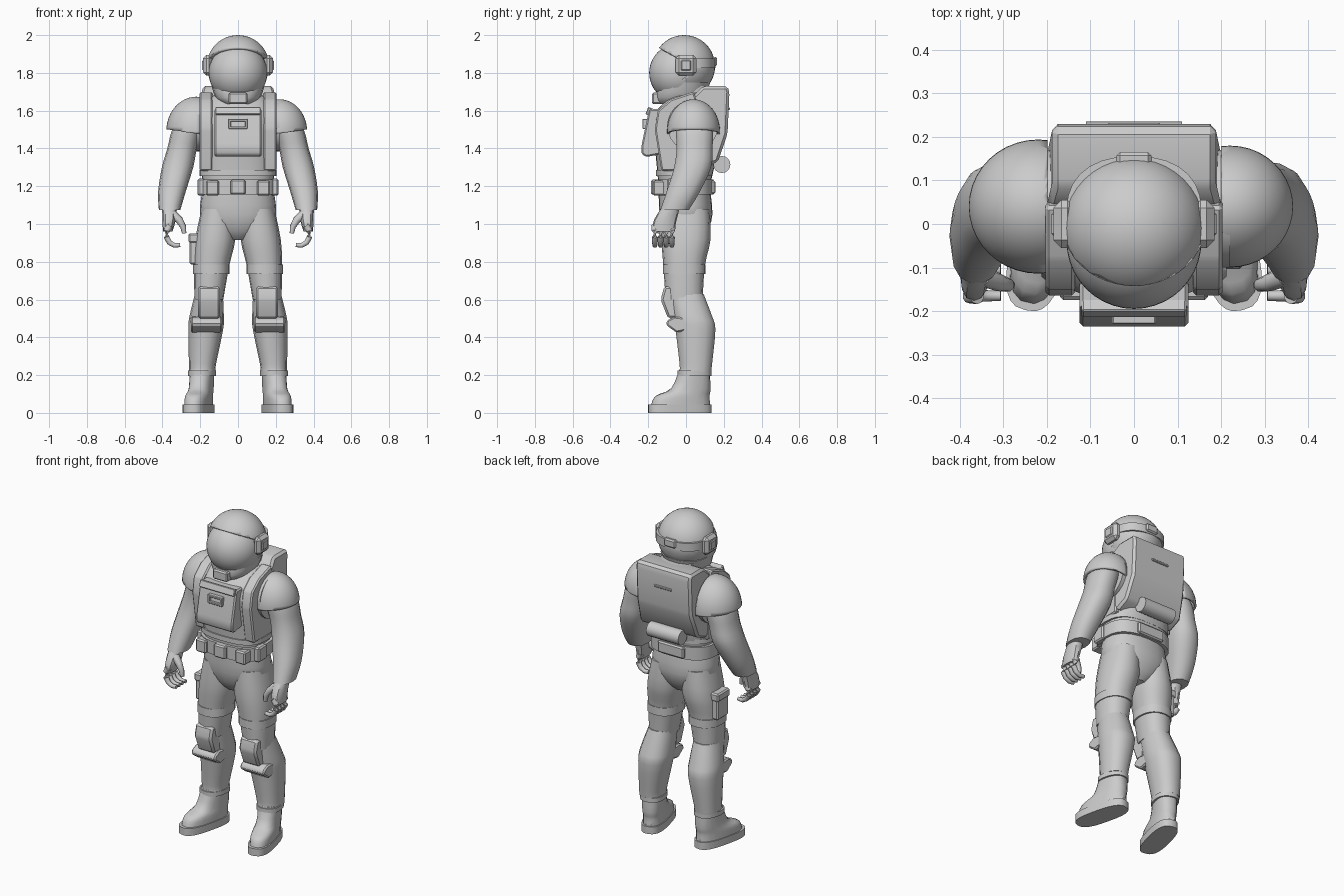
import bpy, bmesh
from math import cos, sin, pi, radians, copysign
from mathutils import Vector, Matrix

if "Cube" in bpy.data.objects:
    bpy.data.objects.remove(bpy.data.objects["Cube"])

shade = (.6, .6, .6, 1)
grey = bpy.data.materials.new("suit_grey")
grey.use_nodes = True
grey.diffuse_color = shade
grey.node_tree.nodes["Principled BSDF"].inputs["Base Color"].default_value = shade


def finish(name, bm, angle=35, shell=0, side=1):
    """Turn a bmesh into a shaded object, flipped across x when side is negative."""
    bm.transform(Matrix.Diagonal((side, 1, 1, 1)))
    bmesh.ops.recalc_face_normals(bm, faces=bm.faces)
    mesh = bpy.data.meshes.new(name)
    bm.to_mesh(mesh)
    bm.free()
    mesh.materials.append(grey)
    part = bpy.data.objects.new(name, mesh)
    bpy.context.collection.objects.link(part)
    bpy.ops.object.select_all(action='DESELECT')
    part.select_set(True)
    bpy.context.view_layer.objects.active = part
    bpy.ops.object.shade_smooth_by_angle(angle=radians(angle))
    if shell:
        thickness = part.modifiers.new("thickness", 'SOLIDIFY')
        thickness.thickness = shell
        thickness.offset = -1
    return part


def bridge(bm, loops):
    """Join a row of vertex loops and cap both ends."""
    for lower, upper in zip(loops, loops[1:]):
        for i in range(len(lower)):
            bm.faces.new((lower[i - 1], lower[i], upper[i], upper[i - 1]))
    bm.faces.new(loops[0])
    bm.faces.new(loops[-1])


def smooth_path(keys, steps=3):
    """Fill in a flowing path through a few key stations."""
    keys = [Vector(key) for key in keys]
    path = []
    for i in range(len(keys) - 1):
        start, end = keys[i], keys[i + 1]
        before, after = keys[max(i - 1, 0)], keys[min(i + 2, len(keys) - 1)]
        for step in range(steps):
            t = step / steps
            ease = t * (1 - t) / 2
            bulge = (end - before) * (1 - t) - (after - start) * t
            blend = t * t * (3 - 2 * t)
            path.append(start * (1 - blend) + end * blend + bulge * ease)
    return path + [keys[-1]]


def loft(name, keys, side=1, power=2.3, sides=18, place=Matrix(), flowing=True):
    """Stack of level ovals, each (x, y, z, half width, half depth)."""
    bm = bmesh.new()
    loops = []
    for x, y, z, width, depth in (smooth_path(keys) if flowing else keys):
        loop = []
        for i in range(sides):
            u, v = (copysign(abs(f) ** (2 / power), f)
                    for f in (cos(2 * pi * i / sides), sin(2 * pi * i / sides)))
            loop.append(bm.verts.new((x + width * u, y + depth * v, z)))
        loops.append(loop)
    bridge(bm, loops)
    bm.transform(place)
    return finish(name, bm, side=side)


def band(name, x, y, z, width, depth, height, side=1, power=2.3, place=Matrix()):
    """Level ring of even height around a body part."""
    ends = [(x, y, z + k * height / 2, width, depth) for k in (-1, 1)]
    return loft(name, ends, side, power, 28, place, False)


def tube(name, points, thick, tip=1, side=1, sides=10):
    """Round limb along a path, narrowing to the tip ratio."""
    bm = bmesh.new()
    points = [Vector(point) for point in points]
    last = len(points) - 1
    loops = []
    for k, point in enumerate(points):
        heading = points[min(k + 1, last)] - points[max(k - 1, 0)]
        frame = heading.to_track_quat('Z', 'Y')
        radius = thick * (1 + (tip - 1) * k / last)
        spokes = [Vector((cos(2 * pi * i / sides), sin(2 * pi * i / sides), 0)) for i in range(sides)]
        loops.append([bm.verts.new(point + frame @ spoke * radius) for spoke in spokes])
    bridge(bm, loops)
    return finish(name, bm, 50, side=side)


def prism(name, profile, inner, outer, side=1, bevel=.008):
    """Side profile (y, z) drawn out across x."""
    bm = bmesh.new()
    bridge(bm, [[bm.verts.new((x, y, z)) for y, z in profile] for x in (inner, outer)])
    bmesh.ops.recalc_face_normals(bm, faces=bm.faces)
    bmesh.ops.bevel(bm, geom=bm.edges[:], offset=bevel, segments=1, affect='EDGES')
    return finish(name, bm, 30, side=side)


def box(name, centre, size, side=1, bevel=.008):
    (x, y, z), (wide, deep, high) = centre, [s / 2 for s in size]
    profile = [(y - deep, z - high), (y + deep, z - high), (y + deep, z + high), (y - deep, z + high)]
    return prism(name, profile, x - wide, x + wide, side, bevel)


def ball(centre, radii):
    bm = bmesh.new()
    bmesh.ops.create_uvsphere(bm, u_segments=40, v_segments=24, radius=1)
    bm.transform(Matrix.Translation(centre) @ Matrix.Diagonal((*radii, 1)))
    return bm


def cut(bm, point, normal, drop=False):
    bmesh.ops.bisect_plane(bm, geom=bm.verts[:] + bm.edges[:] + bm.faces[:],
                           plane_co=point, plane_no=normal, clear_inner=drop)


# Helmet: visor ball inside a shell with a wedge-shaped opening
finish("visor", ball((0, -.04, 1.8), (.155, .155, .155)), 60)
shell = ball((0, -.01, 1.836), (.166, .164, .164))
brow, jaw, ear = Vector((0, 0, 1.855)), Vector((0, 0, 1.775)), Vector()
brow_up, jaw_up, ear_back = Vector((0, .54, 1)), Vector((0, -.5, 1)), Vector((0, 1, 0))
for point, normal in ((brow, brow_up), (jaw, jaw_up), (ear, ear_back)):
    cut(shell, point, normal)
opening = []
for face in shell.faces:
    middle = face.calc_center_median()
    if middle.y < 0 and (middle - brow).dot(brow_up) < 0 < (middle - jaw).dot(jaw_up):
        opening.append(face)
bmesh.ops.delete(shell, geom=opening, context='FACES')
finish("helmet_shell", shell, 40, .02)
loft("helmet_jaw", [(0, -.045, 1.635, .08, .1), (0, -.03, 1.67, .12, .13), (0, -.01, 1.75, .145, .14)])
box("chin_guard", (0, -.14, 1.665), (.1, .08, .06))
band("helmet_rear_rim", 0, .02, 1.715, .12, .13, .03)
band("helmet_rear_band", 0, .03, 1.85, .155, .126, .05)
box("helmet_rear_clip", (0, .14, 1.86), (.08, .05, .05))
band("neck", 0, 0, 1.65, .11, .11, .12)

# Torso and pelvis
loft("torso", [(0, -.01, 1.2, .185, .135), (0, 0, 1.36, .2, .16), (0, -.01, 1.55, .2, .17),
               (0, .01, 1.64, .175, .13), (0, .02, 1.68, .13, .1)], power=2.7, sides=28)
loft("pelvis", [(0, -.01, 1.2, .185, .135), (0, 0, 1.05, .2, .14),
                (0, 0, .96, .13, .11), (0, 0, .915, .05, .07)], sides=24)
band("vest_hem", 0, -.01, 1.27, .205, .15, .03, power=2.7)

# Belt with buckle and rear panel
band("belt", 0, -.01, 1.195, .205, .155, .08, power=2.7)
box("belt_buckle", (0, -.15, 1.195), (.08, .07, .08))
box("belt_rear_panel", (0, .13, 1.195), (.18, .05, .07))

# Chest unit with a framed handle
prism("chest_unit", [(-.13, 1.61), (-.195, 1.61), (-.235, 1.42), (-.235, 1.37), (-.21, 1.355), (-.13, 1.37)],
      -.125, .125)
prism("chest_lid", [(-.15, 1.6), (-.2, 1.62), (-.215, 1.58), (-.15, 1.57)], -.12, .12, bevel=.004)
for z in (1.51, 1.55):
    box("handle_bar", (0, -.215, z), (.1, .03, .014), bevel=.003)
for side in (-1, 1):
    box("handle_end", (.043, -.215, 1.53), (.014, .03, .05), side, .003)

# Backpack, narrowed toward its top and rear, with a lower roll and vent
pack = prism("backpack", [(.03, 1.67), (.09, 1.73), (.22, 1.73), (.23, 1.7), (.22, 1.48),
                          (.17, 1.33), (.08, 1.29), (.03, 1.38)], -.2, .2, bevel=.014)
for vert in pack.data.vertices:
    if vert.co.z > 1.69 or vert.co.y > .2:
        vert.co.x *= .94
tube("backpack_roll", [(-.11, .19, 1.315), (.11, .19, 1.315)], .045, sides=16)
box("backpack_vent", (0, .22, 1.61), (.12, .025, .014), bevel=.003)

for side, label in ((1, "left_"), (-1, "right_")):
    # Ear pods, harness strap and belt pouches
    box(label + "ear_pod", (.16, 0, 1.84), (.05, .11, .11), side, .018)
    box(label + "ear_disc", (.175, 0, 1.84), (.03, .06, .06), side)
    prism(label + "harness_strap", [(-.13, 1.28), (-.165, 1.5), (-.15, 1.6), (-.08, 1.66),
                                    (.04, 1.7), (.08, 1.6), (.08, 1.28)], .135, .203, side)
    box(label + "belt_pouch", (.135, -.14, 1.19), (.07, .07, .08), side)
    box(label + "hip_clip", (.195, -.06, 1.195), (.04, .08, .09), side)

    # Arm, shoulder pad and socket ring
    loft(label + "arm", [(.235, .04, 1.61, .05, .08), (.27, .045, 1.5, .078, .1),
                         (.296, .045, 1.4, .078, .097), (.32, .035, 1.3, .083, .1),
                         (.35, -.015, 1.17, .073, .09), (.362, -.06, 1.075, .057, .077)],
         side, sides=14)
    pad = ball((.22, .04, 1.49), (.146, .14, .17))
    cut(pad, (.2, 0, 0), (1, 0, 0), True)
    cut(pad, (.28, 0, 1.488), (-.15, 0, 1), True)
    finish(label + "shoulder_pad", pad, 40, .014, side)
    tube(label + "shoulder_ring", [(.19, .035, 1.52), (.22, .035, 1.52)], .135, side=side, sides=24)

    # Hand with fingers curled round an arc
    loft(label + "palm", [(.362, -.075, 1.1, .04, .045), (.365, -.11, 1.02, .035, .06),
                          (.372, -.12, .96, .025, .058)], side, sides=12)
    for k in range(4):
        arc = [radians(50 - 32 * step) for step in range(6)]
        tube(label + "finger", [(.325 + .055 * cos(a), -.165 + .03 * k, .945 + .06 * sin(a)) for a in arc],
             .019, .6, side)
    tube(label + "thumb", [(.345, -.12, 1.05), (.31, -.135, 1.02), (.29, -.14, .985), (.285, -.14, .95)],
         .024, .5, side)

    # Leg with its band, knee pad and shin flange
    loft(label + "thigh", [(.103, 0, 1.08, .09, .125), (.12, 0, .92, .106, .13),
                           (.14, -.01, .78, .094, .11), (.154, -.01, .6, .076, .098)], side, sides=16)
    band(label + "thigh_band", .142, -.01, .76, .097, .113, .05, side)
    loft(label + "shin", [(.154, 0, .63, .074, .095), (.166, .035, .51, .091, .106),
                          (.171, .05, .44, .092, .108), (.188, .052, .26, .072, .088),
                          (.19, .05, .22, .07, .086)], side, sides=14)
    prism(label + "knee_pad", [(-.04, .67), (-.115, .67), (-.134, .6), (-.095, .5), (-.03, .5)],
          .095, .212, side, .012)
    prism(label + "shin_flange", [(-.06, .51), (-.1, .49), (-.105, .465), (-.05, .425), (.02, .44), (.02, .5)],
          .085, .25, side)

    # Boot, toes turned outward
    ankle = Matrix.Translation((.19, .045, 0)) @ Matrix.Rotation(.24, 4, 'Z')
    loft(label + "boot", [(0, -.075, .045, .064, .158), (0, -.065, .09, .063, .145),
                          (0, -.02, .13, .06, .105), (0, 0, .23, .062, .08)], side, 2.5, place=ankle)
    band(label + "boot_sole", 0, -.08, .0225, .068, .17, .045, side, 2.8, ankle)
    band(label + "boot_cuff", 0, 0, .21, .072, .09, .028, side, place=ankle)

# Pouch on the right thigh only
box("thigh_pouch", (.228, 0, .865), (.056, .11, .16), -1)
box("thigh_pouch_flap", (.23, 0, .925), (.064, .12, .05), -1)
